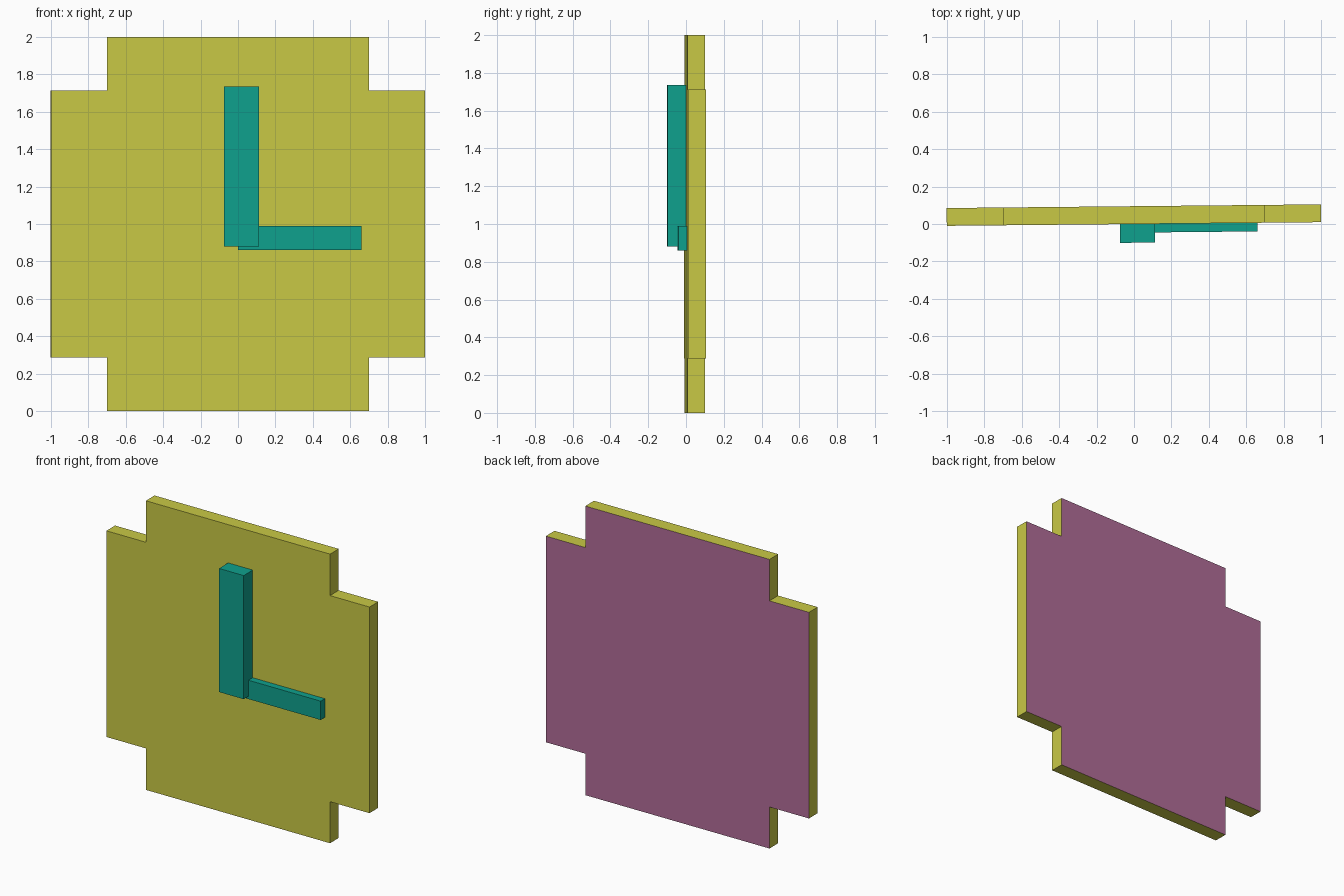
import bpy, bmesh, math
from mathutils import Matrix

if "Cube" in bpy.data.objects:
    bpy.data.objects.remove(bpy.data.objects["Cube"])

def lin(c):
    c /= 255
    return c / 12.92 if c <= 0.04045 else ((c + 0.055) / 1.055) ** 2.4

def material(name, rgb):
    m = bpy.data.materials.new(name)
    m.diffuse_color = (*[lin(c) for c in rgb], 1)
    m.use_nodes = True
    m.node_tree.nodes["Principled BSDF"].inputs["Base Color"].default_value = m.diffuse_color
    return m

yellow = material("mustard_yellow", (201, 201, 69))
teal = material("teal", (15, 161, 141))
mauve = material("mauve", (178, 109, 153))

TURN = Matrix.Rotation(0.0098, 4, 'Z')  # whole clock is turned very slightly

def slab(name, outline, y0, y1, mats):
    """Extrude an x/z outline from y0 (front) to y1 (back)."""
    bm = bmesh.new()
    face = bm.faces.new([bm.verts.new((x, y0, z)) for x, z in outline])
    ext = bmesh.ops.extrude_face_region(bm, geom=[face], use_keep_orig=True)
    for v in ext["geom"]:
        if isinstance(v, bmesh.types.BMVert):
            v.co.y = y1
    bmesh.ops.recalc_face_normals(bm, faces=bm.faces[:])
    # second colour goes on the back face
    for f in bm.faces:
        f.material_index = 1 if len(mats) > 1 and f.normal.y > 0.5 else 0
    bm.transform(TURN)
    me = bpy.data.meshes.new(name)
    bm.to_mesh(me)
    bm.free()
    for m in mats:
        me.materials.append(m)
    ob = bpy.data.objects.new(name, me)
    bpy.context.collection.objects.link(ob)
    return ob

def rect(x0, x1, z0, z1):
    return [(x0, z0), (x1, z0), (x1, z1), (x0, z1)]

# Clock face: square with notched corners, built from one mirrored corner
corner = [(1, 0.713), (0.7, 0.713), (0.7, 1)]
outline = (corner + [(-x, z) for x, z in reversed(corner)]
           + [(-x, -z) for x, z in corner]
           + [(x, -z) for x, z in reversed(corner)])
slab("clock_face", [(x, z + 1) for x, z in outline], 0, 0.095, [yellow, mauve])

# Hands
slab("minute_hand", rect(-0.075, 0.112, 0.88, 1.735), -0.1, 0, [teal])
slab("hour_hand", rect(0.0, 0.66, 0.86, 0.99), -0.046, 0, [teal])
